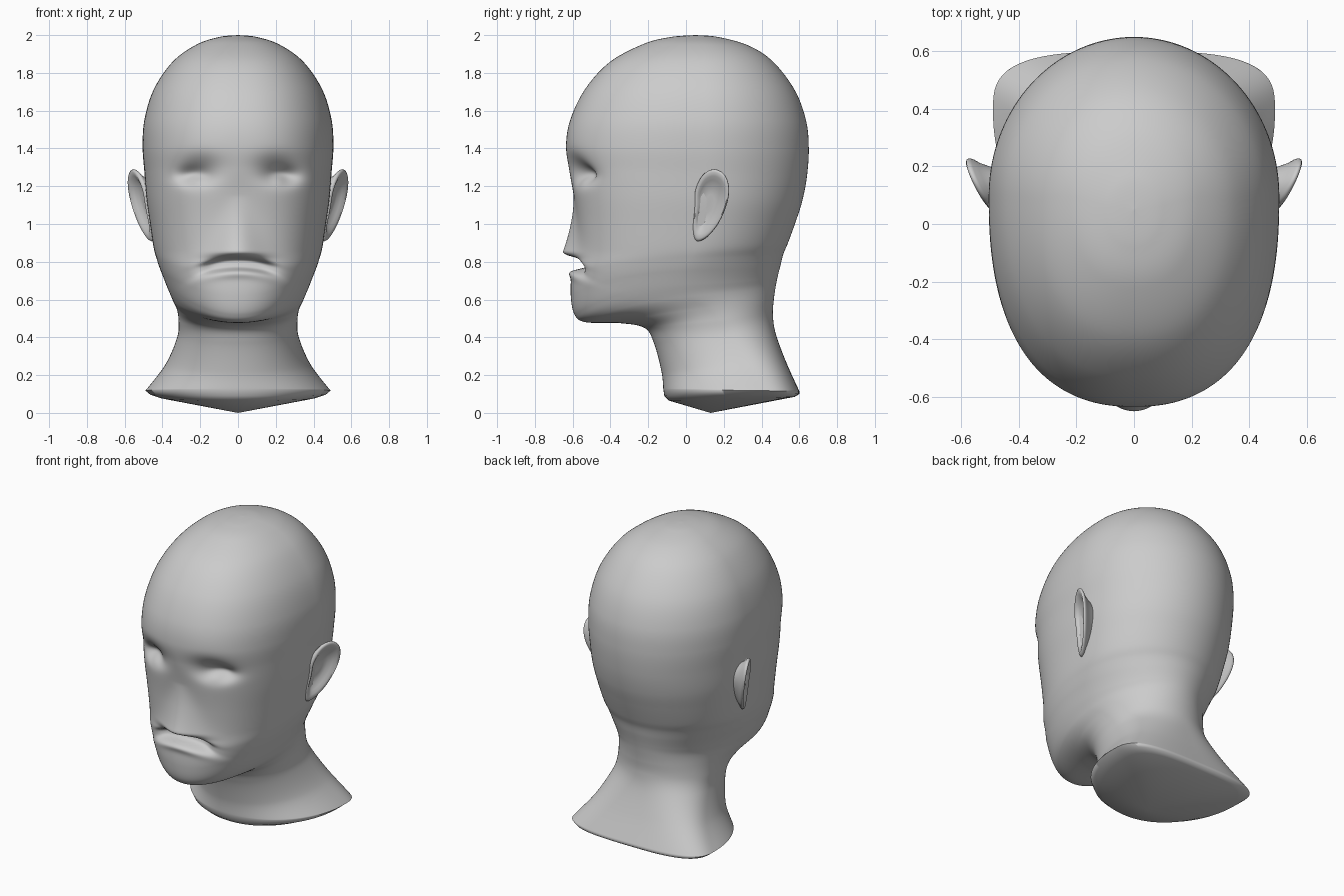
import bpy, bmesh
from math import sin, cos, pi, exp

if "Cube" in bpy.data.objects:
    bpy.data.objects.remove(bpy.data.objects["Cube"])

SEG, SUB = 200, 15


def catmull(p0, p1, p2, p3, t):
    return [0.5 * (2*b + (c - a)*t + (2*a - 5*b + 4*c - d)*t*t + (3*b - a - 3*c + d)*t**3)
            for a, b, c, d in zip(p0, p1, p2, p3)]


def smooth(a, b, v):
    t = max(0, min(1, (v - a) / (b - a)))
    return t * t * (3 - 2 * t)


def bump(x, z, cx, cz, sx, sz):
    return exp(-((x - cx) / sx) ** 2 - ((z - cz) / sz) ** 2)


def finish(name, rings, angle):
    """Skin closed rings; single-point rings become poles."""
    bm = bmesh.new()
    rows = [[bm.verts.new(p) for p in r] for r in rings]
    for a, b in zip(rows, rows[1:]):
        n = max(len(a), len(b))
        for i in range(n):
            j = (i + 1) % n
            if len(a) == 1:
                bm.faces.new((a[0], b[i], b[j]))
            elif len(b) == 1:
                bm.faces.new((a[i], b[0], a[j]))
            else:
                bm.faces.new((a[i], b[i], b[j], a[j]))
    bmesh.ops.recalc_face_normals(bm, faces=bm.faces)
    me = bpy.data.meshes.new(name)
    bm.to_mesh(me)
    bm.free()
    ob = bpy.data.objects.new(name, me)
    bpy.context.collection.objects.link(ob)
    bpy.ops.object.select_all(action='DESELECT')
    ob.select_set(True)
    bpy.context.view_layer.objects.active = ob
    bpy.ops.object.shade_smooth_by_angle(angle=angle)
    return ob


# Tilted sections, crown to neck base: front y, front z, back y, back z, half width
SECTIONS = [
    (.05, 2.0, .05, 2.0, 0),
    (-.08, 1.99, .17, 1.99, .10),
    (-.22, 1.955, .33, 1.945, .22),
    (-.40, 1.86, .46, 1.86, .345),
    (-.53, 1.72, .575, 1.71, .445),
    (-.61, 1.56, .635, 1.55, .495),
    (-.635, 1.42, .65, 1.40, .505),
    (-.62, 1.29, .64, 1.25, .495),
    (-.595, 1.15, .615, 1.12, .485),
    (-.58, 1.0, .58, 1.01, .467),
    (-.58, .85, .54, .90, .448),
    (-.605, .74, .515, .84, .43),
    (-.61, .62, .50, .78, .408),
    (-.59, .52, .485, .72, .38),
    (-.53, .48, .475, .67, .352),
    (-.35, .475, .465, .60, .325),
    (-.22, .45, .46, .52, .315),
    (-.17, .37, .475, .42, .322),
    (-.13, .22, .53, .27, .385),
    (-.12, .125, .60, .115, .49),
]


def features(x, y, z):
    """Push the front of the face in and out: sockets, lids, nose, mouth."""
    if y > -.25 or z < .5:
        return y
    ax = abs(x)
    y += .045 * bump(ax, z, .21, 1.29, .11, .07)
    y += .055 * bump(ax, z, .24, 1.255, .085, .045)
    y -= .02 * bump(ax, z, .22, 1.235, .04, .03)
    u = max(0, min(1, (1.15 - z) / .32))
    y -= .08 * u ** 1.3 * exp(-1.2 * (x / (.05 + .09 * u)) ** 2) * smooth(.805, .855, z)
    zc = .79 - .9 * x * x
    d = (x / .18) ** 4 + ((z - zc) / .03) ** 4
    y += .07 / (1 + d ** 1.7)
    y -= .015 * bump(x, z, 0, zc - .05, .15, .025)
    return y


def section(row, yf, zf, yb, zb, w):
    base = smooth(16, 19, row)
    chin = exp(-((row - 13) / 1.8) ** 2)
    cheek = exp(-((row - 8.5) / 2.5) ** 2)
    c = .57 + .14 * base - .05 * chin
    nf, nb = 2.3 - .2 * base - .22 * chin + .3 * cheek, 2 + 1.2 * base
    yc, pts = yf + c * (yb - yf), []
    for i in range(SEG):
        a = 2 * pi * i / SEG
        n = nf if cos(a) > 0 else nb
        r = (abs(sin(a)) ** n + abs(cos(a)) ** n) ** (-1 / n)
        s, k = sin(a) * r, cos(a) * r
        x = w * s
        y = yc - k * (yc - yf if k > 0 else yb - yc)
        f = (y - yf) / (yb - yf)
        z = zf + (zb - zf) * f + chin * .8 * x * x * (1 - f)   # jaw curves up at the sides
        pts.append((x, features(x, y, z), z))
    return pts


# Head and neck in one skin
rings, last = [[(0, .05, 2.0)]], len(SECTIONS) - 1
for i in range(last):
    P = [SECTIONS[max(0, min(last, i + k))] for k in (-1, 0, 1, 2)]
    for s in range(1, SUB + 1):
        t = s / SUB
        rings.append(section(i + t, *catmull(*P, t)))
rings.append(section(19, -.115, .09, .60, .10, .465))
rings.append(section(19, -.09, .065, .575, .085, .41))
rings.append([(0, .13, 0)])
finish("head_and_neck", rings, 1.3)

# Ears: outline in y, z, skinned from bowl to rim to back
OUTLINE = [(.15, 1.29), (.205, 1.26), (.228, 1.19), (.215, 1.10), (.17, 1.0), (.11, .93),
           (.055, .91), (.035, .97), (.045, 1.08), (.05, 1.18), (.09, 1.26)]
N = len(OUTLINE)
loop = [catmull(*[OUTLINE[(i + k) % N] for k in (-1, 0, 1, 2)], s / 5)
        for i in range(N) for s in range(5)]


def ear_ring(scale, off, side):
    pts = []
    for y, z in loop:
        y, z = .125 + (y - .125) * scale, 1.11 + (z - 1.11) * scale
        x = .515 + (y - .06) * .46 + (z - 1.25) * .15 + off
        pts.append((side * x, y, z))
    return pts


EAR = [(.25, -.035), (.5, -.03), (.68, -.014), (.8, -.003), (.92, .003), (.98, -.002),
       (1, -.01), (.97, -.02), (.85, -.035), (.7, -.07), (.55, -.12)]
for name, side in (("right_ear", 1), ("left_ear", -1)):
    finish(name, [[(side * .488, .115, 1.10)]] + [ear_ring(s, o, side) for s, o in EAR], 1.2)
